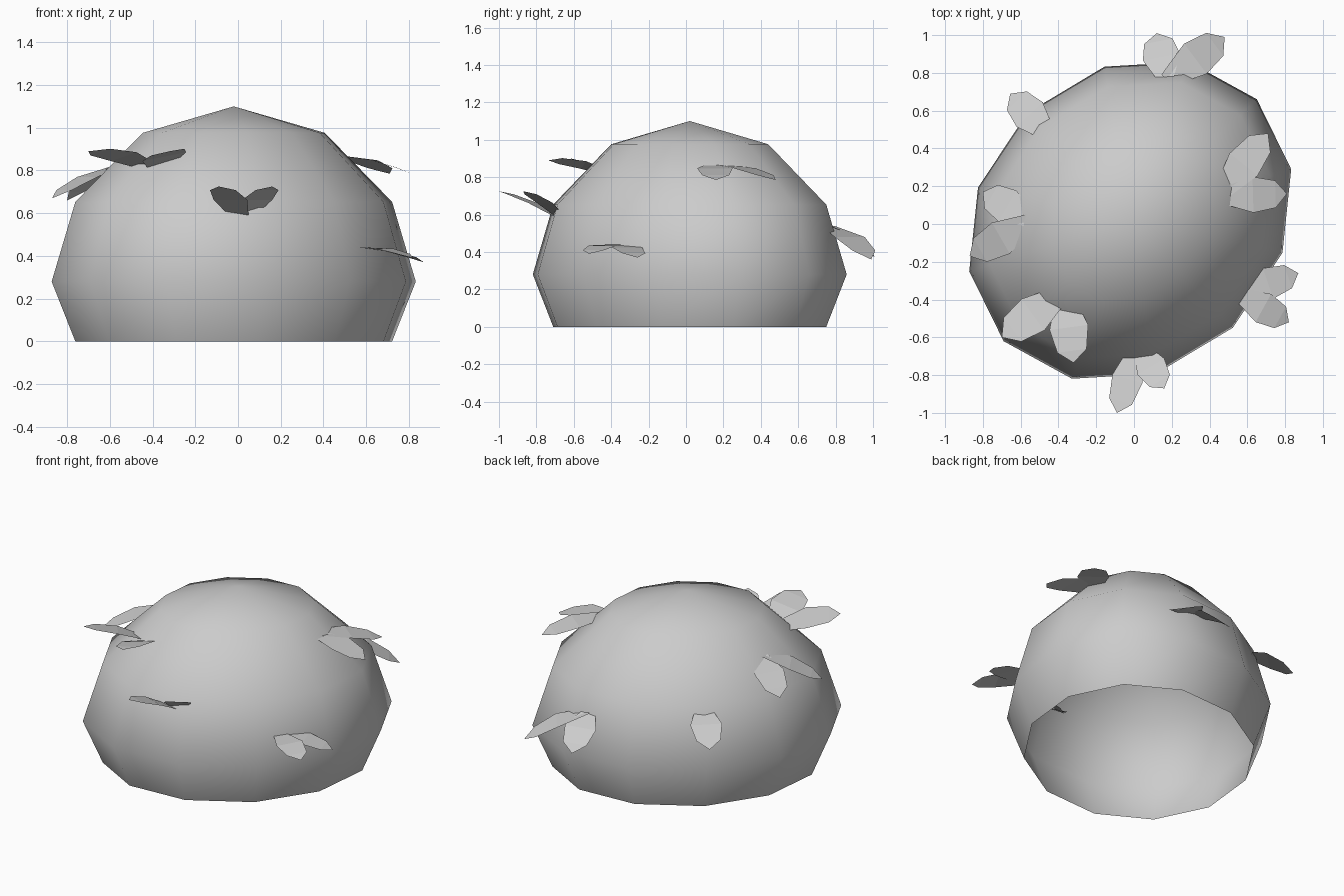
import bpy, bmesh, math
from mathutils import Vector, Matrix

if "Cube" in bpy.data.objects:
    bpy.data.objects.remove(bpy.data.objects["Cube"])


def finish(name, bm, smooth):
    mesh = bpy.data.meshes.new(name)
    bm.to_mesh(mesh)
    bm.free()
    for p in mesh.polygons:
        p.use_smooth = smooth
    obj = bpy.data.objects.new(name, mesh)
    bpy.context.collection.objects.link(obj)
    return obj


# Bush dome: 12-sided oval lathe, open underneath
SIDES = 12
profile = [(0.87, 0.0), (1.0, 0.28), (0.87, 0.653), (0.5, 0.976)]   # scale, height
turn = Matrix.Rotation(math.radians(43.7), 3, 'Z')
bm = bmesh.new()
rings = []
for scale, z in profile:
    ring = []
    for i in range(SIDES):
        a = math.tau * i / SIDES
        flat = turn @ Vector((0.927 * math.cos(a), 0.787 * math.sin(a), 0)) * scale
        ring.append(bm.verts.new(flat + Vector((-0.02, 0.02, z))))
    rings.append(ring)
apex = bm.verts.new((-0.02, 0.02, 1.1))
for i in range(SIDES):
    j = (i + 1) % SIDES
    for lo, hi in zip(rings, rings[1:]):
        bm.faces.new((lo[i], lo[j], hi[j], hi[i]))
    bm.faces.new((rings[-1][i], rings[-1][j], apex))
finish("bush_dome", bm, True)


# One leaf: blunt outline swept from stem to tip, arched by bulge, tilted by roll
def add_leaf(bm, base, tip, width, bulge, roll):
    base, tip = Vector(base), Vector(tip)
    axis = tip - base
    side = Vector((-axis.y, axis.x, 0)).normalized()
    side = (side + Vector((0, 0, roll))).normalized()
    rows = []
    for t, w in ((0, 0.2), (0.5, 0.5), (0.83, 0.38)):
        mid = base + axis * t + Vector((0, 0, bulge * 4 * t * (1 - t)))
        rows.append([bm.verts.new(mid + side * width * w * s) for s in (-1, 1)])
    end = bm.verts.new(tip)
    for a, b in zip(rows, rows[1:]):
        bm.faces.new((a[0], b[0], b[1], a[1]))
    bm.faces.new((rows[-1][0], end, rows[-1][1]))


# Sprigs: shared stem point, leaf tips, width, bulge, roll
sprigs = {
    "back_leaves": ((0.17, 0.76, 0.54), [(0.12, 1.01, 0.37), (0.48, 0.99, 0.36)], 0.2, 0.03, 0),
    "right_upper_leaves": ((0.45, 0.15, 0.87), [(0.71, 0.48, 0.785), (0.81, 0.16, 0.785)], 0.19, 0.02, 0),
    "left_leaves": ((-0.54, 0.02, 0.83), [(-0.80, 0.17, 0.66), (-0.87, -0.17, 0.67)], 0.19, 0.02, 0),
    "front_left_leaves": ((-0.37, -0.36, 0.80), [(-0.70, -0.60, 0.89), (-0.32, -0.735, 0.89)], 0.21, 0.02, 0.2),
    "front_leaves": ((0.02, -0.64, 0.56), [(-0.09, -1.0, 0.725), (0.16, -0.87, 0.725)], 0.165, 0.02, 0),
    "right_lower_leaves": ((0.55, -0.37, 0.44), [(0.87, -0.26, 0.37), (0.82, -0.52, 0.39)], 0.17, 0.02, 0),
    "back_left_leaf": ((-0.45, 0.47, 0.63), [(-0.655, 0.69, 0.48)], 0.19, 0.02, 0),
}
for name, (stem, tips, width, bulge, roll) in sprigs.items():
    bm = bmesh.new()
    for tip in tips:
        add_leaf(bm, stem, tip, width, bulge, roll)
    finish(name, bm, False)
